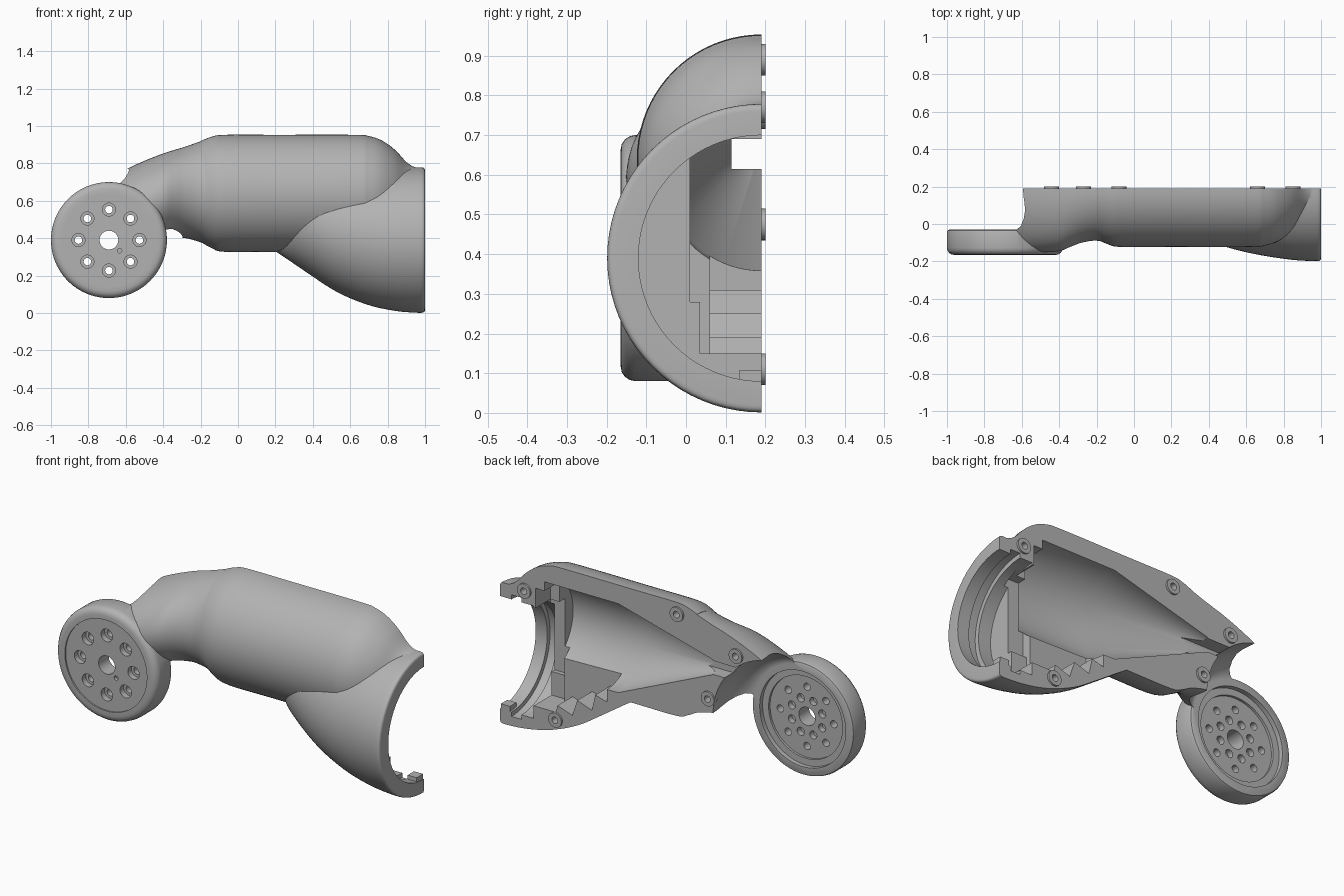
import bpy, bmesh, math
from mathutils import Vector

old = bpy.data.objects.get("Cube")
if old:
    bpy.data.objects.remove(old, do_unlink=True)

SPLIT = 0.19                 # plane where the two shell halves meet
HUB_X, HUB_Z = -0.69, 0.39   # pivot axis of the joint disc

grey = bpy.data.materials.new("plain grey")
grey.use_nodes = True
colour = (0.45, 0.45, 0.45, 1)
grey.diffuse_color = colour
grey.node_tree.nodes["Principled BSDF"].inputs["Base Color"].default_value = colour


def finish(name, bm):
    bmesh.ops.recalc_face_normals(bm, faces=bm.faces[:])
    mesh = bpy.data.meshes.new(name)
    bm.to_mesh(mesh)
    bm.free()
    mesh.materials.append(grey)
    ob = bpy.data.objects.new(name, mesh)
    bpy.context.collection.objects.link(ob)
    return ob


def add_loft(bm, rings, axis="X", sides=80):
    """Skin elliptical rings (position, centre a, centre b, radius a, radius b)."""
    loops = []
    for t, a, b, ra, rb in rings:
        loop = []
        for i in range(sides):
            w = 2 * math.pi * i / sides
            u, v = a + ra * math.cos(w), b + rb * math.sin(w)
            loop.append(bm.verts.new((t, u, v) if axis == "X" else (u, t, v)))
        loops.append(loop)
    for lo, hi in zip(loops, loops[1:]):
        for i in range(sides):
            j = (i + 1) % sides
            bm.faces.new((lo[i], lo[j], hi[j], hi[i]))
    bm.faces.new(loops[0])
    bm.faces.new(loops[-1])


def loft(name, rings, axis="X", sides=80):
    bm = bmesh.new()
    add_loft(bm, rings, axis, sides)
    return finish(name, bm)


def lathe(profile, x, z):
    """Rings around a pivot parallel to y, from (y, radius) pairs."""
    return [(y, x, z, r, r) for y, r in profile]


def smooth(rings, steps=4):
    """Catmull-Rom interpolation between rings."""
    pts = [Vector(r) for r in rings]
    out = []
    for i in range(len(pts) - 1):
        p0, p1, p2, p3 = pts[max(i - 1, 0)], pts[i], pts[i + 1], pts[min(i + 2, len(pts) - 1)]
        for s in range(steps):
            t = s / steps
            out.append(p1 + (p2 - p0) * (t / 2) + (2 * p0 - 5 * p1 + 4 * p2 - p3) * (t * t / 2)
                       + (3 * p1 - p0 - 3 * p2 + p3) * (t ** 3 / 2))
    return out + [pts[-1]]


def prism(name, outline, lo, hi):
    """Extrude an (x, z) outline along y."""
    bm = bmesh.new()
    ends = [[bm.verts.new((x, y, z)) for x, z in outline] for y in (lo, hi)]
    bm.faces.new(ends[0])
    bm.faces.new(ends[1])
    for i in range(len(outline)):
        j = (i + 1) % len(outline)
        bm.faces.new((ends[0][i], ends[0][j], ends[1][j], ends[1][i]))
    return finish(name, bm)


def box(name, x, y, z):
    return prism(name, [(x[0], z[0]), (x[1], z[0]), (x[1], z[1]), (x[0], z[1])], *y)


def combine(target, other, operation):
    mod = target.modifiers.new("combine", "BOOLEAN")
    mod.operation, mod.solver, mod.object = operation, "EXACT", other
    bpy.context.view_layer.objects.active = target
    bpy.ops.object.modifier_apply(modifier=mod.name)
    bpy.data.objects.remove(other, do_unlink=True)


# Main barrel with rounded shoulder; (x, centre z, radius)
barrel = [(-0.2, 0.65, 0.27), (-0.14, 0.645, 0.298), (-0.07, 0.64, 0.313), (0.2, 0.64, 0.313),
          (0.62, 0.64, 0.313), (0.7, 0.64, 0.306), (0.77, 0.64, 0.282), (0.84, 0.64, 0.232),
          (0.9, 0.64, 0.168), (0.94, 0.64, 0.142), (0.975, 0.64, 0.135)]
shell = loft("arm_shell", smooth([(x, SPLIT, z, r, r) for x, z, r in barrel]))

# Flared bell around the mouth
bell = [(0.15, 0.42, 0.06), (0.22, 0.435, 0.118), (0.3, 0.485, 0.222), (0.4, 0.476, 0.281),
        (0.5, 0.444, 0.315), (0.6, 0.42, 0.341), (0.72, 0.4, 0.364), (0.85, 0.392, 0.382),
        (0.95, 0.39, 0.388), (0.985, 0.39, 0.388), (0.997, 0.39, 0.382), (1.0, 0.39, 0.37)]
combine(shell, loft("bell", smooth([(x, SPLIT, z, r, r) for x, z, r in bell], 3)), "UNION")

# Neck sweeping down to the disc
neck = [(-0.12, SPLIT, 0.642, 0.3, 0.3), (-0.2, SPLIT, 0.648, 0.279, 0.27),
        (-0.28, SPLIT, 0.645, 0.29, 0.245), (-0.34, SPLIT, 0.636, 0.312, 0.236),
        (-0.4, SPLIT, 0.617, 0.335, 0.236), (-0.5, SPLIT, 0.58, 0.342, 0.234),
        (-0.6, SPLIT, 0.535, 0.342, 0.232), (-0.68, SPLIT, 0.49, 0.335, 0.225)]
combine(shell, loft("neck", smooth(neck)), "UNION")

# Clearance for the mating joint, with a filleted shoulder
clearance = [(-0.03, 0.3), (-0.028, 0.315), (-0.01, 0.342), (0.03, 0.37), (0.07, 0.387),
             (0.11, 0.393), (0.6, 0.393)]
combine(shell, loft("clearance", lathe(clearance, HUB_X, HUB_Z), "Y", 96), "DIFFERENCE")

# Joint disc
disc = [(-0.165, 0.272), (-0.162, 0.287), (-0.154, 0.299), (-0.142, 0.307), (-0.128, 0.31),
        (-0.045, 0.31), (-0.034, 0.306), (-0.03, 0.297)]
combine(shell, loft("joint_disc", lathe(disc, HUB_X, HUB_Z), "Y", 96), "UNION")

# Flat parting face
combine(shell, box("parting_cut", (-2, 2), (SPLIT, 2), (-1, 2)), "DIFFERENCE")

# Hollow: tapered core, cable channel, stepped pocket, bulkhead openings, mouth and groove
steps = [(0.35, 0.5), (0.35, 0.29), (0.42, 0.31), (0.44, 0.22), (0.53, 0.25), (0.56, 0.16),
         (0.65, 0.19), (0.66, 0.15), (0.74, 0.15), (0.74, 0.5)]
hollows = [
    loft("core", [(-0.3, SPLIT, 0.655, 0.06, 0.04), (0.28, SPLIT, 0.605, 0.245, 0.245),
                  (0.73, SPLIT, 0.6, 0.25, 0.25)]),
    box("channel", (-0.5, -0.2), (0.115, 0.4), (0.615, 0.69)),
    prism("pocket", steps, 0.06, 0.4),
    box("opening", (0.7, 0.82), (0.01, 0.4), (0.28, 0.69)),
    box("lower_opening", (0.7, 0.82), (0.035, 0.4), (0.15, 0.32)),
    box("upper_opening", (0.7, 0.785), (0.06, 0.4), (0.6, 0.8)),
    loft("mouth", [(0.795, SPLIT, 0.39, 0.31, 0.31), (1.2, SPLIT, 0.39, 0.31, 0.31)]),
    loft("groove", [(0.87, SPLIT, 0.39, 0.335, 0.335), (0.93, SPLIT, 0.39, 0.335, 0.335)]),
]
for cutter in hollows:
    combine(shell, cutter, "DIFFERENCE")

# Locating tab at the mouth
combine(shell, box("locating_tab", (0.94, 0.995), (0.135, SPLIT), (0.04, 0.108)), "UNION")

# Recessed faces on both sides of the disc
for profile in ([(-0.3, 0.25), (-0.157, 0.25)],
                [(-0.055, 0.262), (0.1, 0.262)],
                [(-0.068, 0.225), (0.1, 0.225)]):
    combine(shell, loft("recess", lathe(profile, HUB_X, HUB_Z), "Y"), "DIFFERENCE")

# Hub bore, counterbored bolt circle, blind inner circle and alignment pin hole
bm = bmesh.new()
add_loft(bm, lathe([(-0.3, 0.05), (0.1, 0.05)], HUB_X, HUB_Z), "Y", 40)
add_loft(bm, lathe([(-0.3, 0.012), (-0.14, 0.012)], HUB_X + 0.057, HUB_Z - 0.057), "Y", 16)
for k in range(8):
    w = k * math.pi / 4
    c, s = math.cos(w), math.sin(w)
    bolt = [(-0.3, 0.035), (-0.125, 0.035), (-0.125, 0.02), (0.1, 0.02)]
    add_loft(bm, lathe(bolt, HUB_X + 0.163 * c, HUB_Z + 0.163 * s), "Y", 24)
    c, s = math.cos(w + math.pi / 8), math.sin(w + math.pi / 8)
    add_loft(bm, lathe([(-0.1, 0.022), (0.1, 0.022)], HUB_X + 0.1 * c, HUB_Z + 0.1 * s), "Y", 24)
combine(shell, finish("disc_holes", bm), "DIFFERENCE")

# Screw bosses on the parting face
spots = [(0.85, 0.77), (0.66, 0.11), (-0.08, 0.89), (-0.44, 0.755), (-0.27, 0.475)]
posts, bores = bmesh.new(), bmesh.new()
for x, z in spots:
    add_loft(posts, lathe([(SPLIT - 0.02, 0.04), (0.2, 0.04)], x, z), "Y", 32)
    add_loft(bores, lathe([(SPLIT - 0.04, 0.018), (0.3, 0.018)], x, z), "Y", 24)
combine(shell, finish("screw_bosses", posts), "UNION")
combine(shell, finish("screw_bores", bores), "DIFFERENCE")

bpy.ops.object.select_all(action="DESELECT")
shell.select_set(True)
bpy.context.view_layer.objects.active = shell
bpy.ops.object.shade_smooth_by_angle(angle=math.radians(28))
